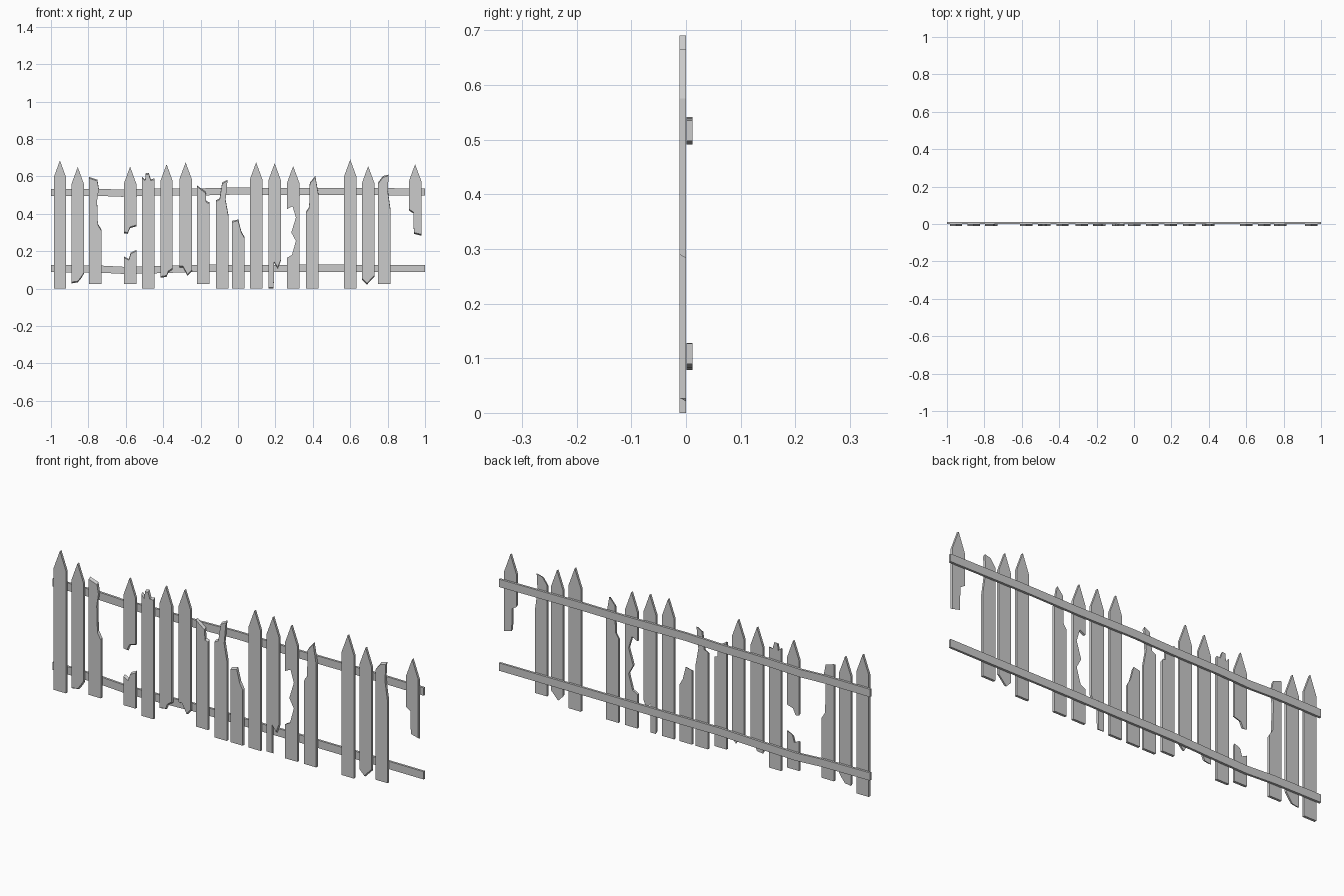
import bpy, bmesh

if "Cube" in bpy.data.objects:
    bpy.data.objects.remove(bpy.data.objects["Cube"])

W = 0.066            # picket width
Y0, Y1 = -0.012, 0.0  # picket front and back


def prism(name, front, back, ya, yb):
    """Solid between two matching (x, z) outlines."""
    bm = bmesh.new()
    f = [bm.verts.new((x, ya, z)) for x, z in front]
    b = [bm.verts.new((x, yb, z)) for x, z in back]
    bm.faces.new(f)
    bm.faces.new(b[::-1])
    n = len(f)
    for i in range(n):
        bm.faces.new((f[i], b[i], b[(i + 1) % n], f[(i + 1) % n]))
    bmesh.ops.recalc_face_normals(bm, faces=bm.faces)
    me = bpy.data.meshes.new(name)
    bm.to_mesh(me)
    bm.free()
    ob = bpy.data.objects.new(name, me)
    bpy.context.collection.objects.link(ob)
    return ob


def picket(name, x, base=0.0, tip=0.66, bottom=None, top=None, left=()):
    """Points are (fraction across, height). bottom runs left to right,
    top right to left, left runs downwards. Broken edges splinter: the back
    face reaches a little past the front face."""
    pts = []
    for u, z in bottom or [(0, base), (1, base)]:
        pts.append((u, z, -0.007 if bottom else 0))
    for u, z in top or [(1, tip - 0.09), (0.5, tip), (0, tip - 0.09)]:
        pts.append((u, z, 0.007 if top else 0))
    for u, z in left:
        pts.append((u, z, 0))
    front = [(x + u * W, z) for u, z, d in pts]
    back = [(x + u * W, z + d) for u, z, d in pts]
    prism(name, front, back, Y0, Y1)


# whole pickets
for i, (x, tip) in enumerate([(-0.985, 0.685), (0.064, 0.675), (0.567, 0.69)]):
    picket(f"picket_whole_{i + 1}", x, tip=tip)

# pickets with rotted feet
picket("picket_foot_1", -0.89, tip=0.65,
       bottom=[(0, 0.035), (0.5, 0.04), (0.75, 0.06), (1, 0.085)])
picket("picket_foot_2", -0.415, tip=0.665,
       bottom=[(0, 0.065), (0.5, 0.07), (0.65, 0.095), (1, 0.11)])
picket("picket_foot_3", -0.313, tip=0.675,
       bottom=[(0, 0.12), (0.3, 0.12), (0.65, 0.075), (1, 0.1)])
picket("picket_foot_4", 0.163, tip=0.67,
       bottom=[(0, 0.007), (0.42, 0.007), (0.45, 0.145), (0.75, 0.115), (1, 0.155)])
picket("picket_foot_5", 0.663, tip=0.655,
       bottom=[(0, 0.055), (0.4, 0.028), (0.7, 0.05), (1, 0.07)])

# pickets with snapped tops
picket("picket_top_1", -0.797, base=0.026,
       top=[(1, 0.31), (0.72, 0.34), (0.66, 0.47), (0.8, 0.53), (0.68, 0.575), (0, 0.59)])
picket("picket_top_2", -0.513,
       top=[(1, 0.582), (0.7, 0.578), (0.55, 0.612), (0.3, 0.61), (0.25, 0.575),
            (0, 0.592)])
picket("picket_top_3", -0.219, base=0.026,
       top=[(1, 0.455), (0.75, 0.46), (0.7, 0.51), (0, 0.545)])
picket("picket_top_4", -0.118,
       top=[(1, 0.39), (0.78, 0.47), (0.93, 0.575), (0.5, 0.56), (0.3, 0.475), (0, 0.465)])
picket("picket_top_5", -0.032,
       top=[(1, 0.27), (0.75, 0.3), (0.5, 0.363), (0, 0.355)])
picket("picket_top_6", 0.364,
       top=[(1, 0.5), (0.75, 0.595), (0.3, 0.56), (0.25, 0.43), (0, 0.405)])
picket("picket_top_7", 0.749, base=0.026,
       top=[(1, 0.42), (0.78, 0.52), (0.85, 0.603), (0.4, 0.595), (0, 0.56)])

# picket broken in two
picket("picket_split_upper", -0.61, tip=0.652,
       bottom=[(0, 0.303), (0.3, 0.3), (0.5, 0.33), (1, 0.34)])
picket("picket_split_lower", -0.61, base=0.026,
       top=[(1, 0.2), (0.55, 0.185), (0.4, 0.152), (0, 0.165)])

# picket with a bite out of its side
picket("picket_bitten", 0.262, tip=0.655,
       left=[(0, 0.425), (0.45, 0.44), (0.72, 0.38), (0.35, 0.3),
             (0.72, 0.255), (0.4, 0.18), (0, 0.165)])

# hanging end picket
picket("picket_hanging", 0.914, tip=0.665,
       bottom=[(0, 0.425), (0.35, 0.41), (0.4, 0.3), (1, 0.29)])


# two slightly wavy rails behind the pickets
def rail(name, height, wave):
    h = 0.019
    line = [(x, height + d) for x, d in wave]
    out = [(x, z - h) for x, z in line] + [(x, z + h) for x, z in line[::-1]]
    prism(name, out, out, 0.001, 0.012)


rail("rail_upper", 0.516, [(-1, -0.002), (-0.75, -0.001), (-0.62, -0.006), (-0.45, 0.0),
                           (-0.2, 0.001), (0, 0.006), (0.3, 0.002), (0.6, 0.004), (1, 0)])
rail("rail_lower", 0.105, [(-1, 0.002), (-0.75, 0), (-0.6, -0.008), (-0.4, -0.003),
                           (-0.2, 0.004), (0.1, 0.003), (0.4, 0.004), (1, 0.003)])
